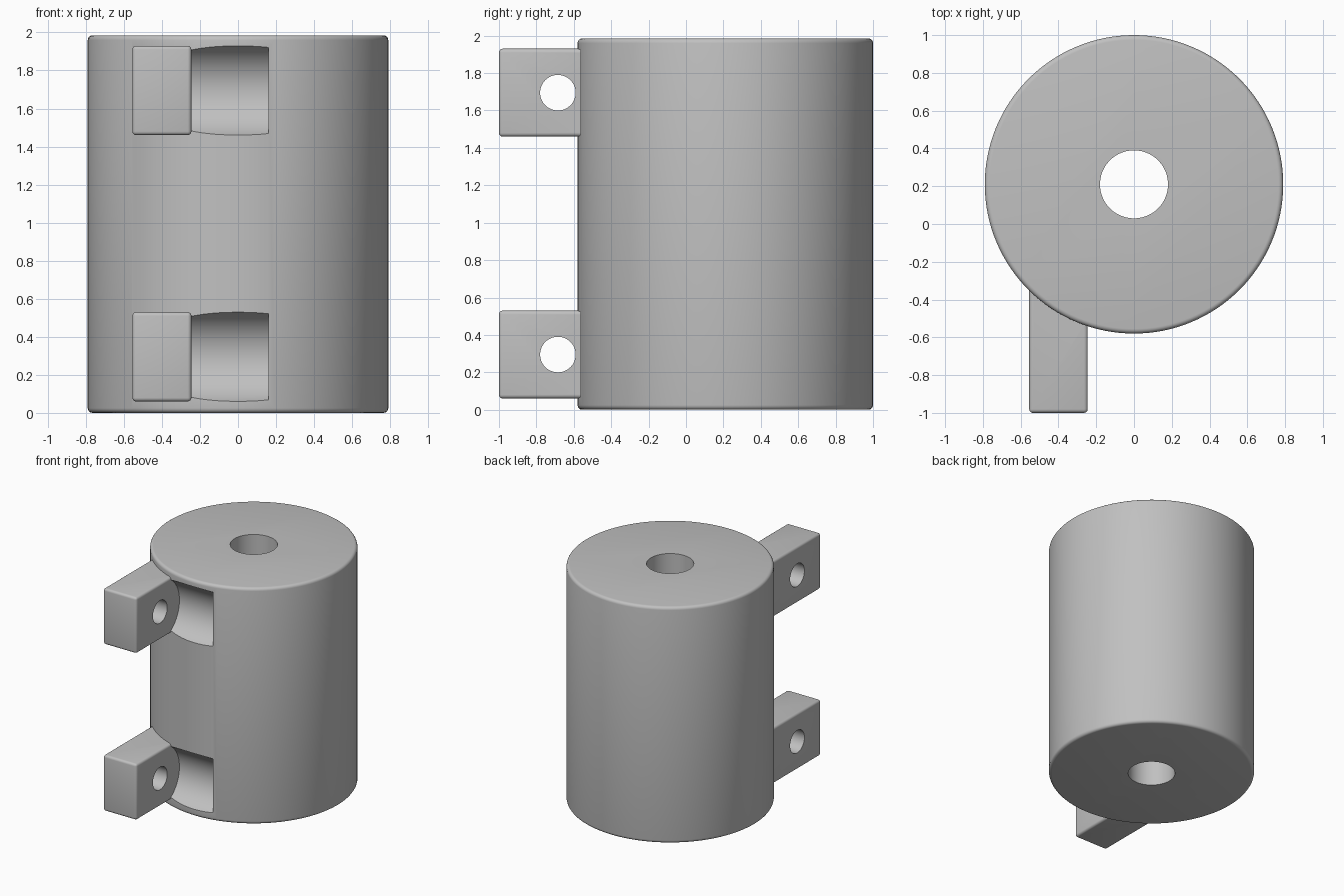
import bpy
import math

if "Cube" in bpy.data.objects:
    bpy.data.objects.remove(bpy.data.objects["Cube"], do_unlink=True)

grey = bpy.data.materials.new("plain grey")
grey.use_nodes = True
GREY = (0.53, 0.53, 0.53, 1)
grey.diffuse_color = GREY
grey.node_tree.nodes["Principled BSDF"].inputs["Base Color"].default_value = GREY

HEIGHT, RADIUS, AXIS_Y = 1.985, 0.79, 0.21
HINGE_Y = -0.685
BLOCK_X = (-0.555, -0.245)
BLOCK_Y = (-1.0, -0.3)
BLOCK_H = 0.47


def finish(name):
    ob = bpy.context.object
    ob.name = name
    ob.data.materials.append(grey)
    return ob


def rod(name, radius, length, centre, along_x=False, sides=96):
    rotation = (0, math.pi / 2, 0) if along_x else (0, 0, 0)
    bpy.ops.mesh.primitive_cylinder_add(vertices=sides, radius=radius, depth=length,
                                        location=centre, rotation=rotation)
    return finish(name)


def apply(ob, modifier):
    bpy.context.view_layer.objects.active = ob
    bpy.ops.object.modifier_apply(modifier=modifier.name)


def round_edges(ob, width):
    bevel = ob.modifiers.new("rounding", "BEVEL")
    bevel.width, bevel.segments = width, 4
    bevel.limit_method, bevel.angle_limit = "ANGLE", math.radians(40)
    apply(ob, bevel)


def combine(target, tool, operation):
    boolean = target.modifiers.new("boolean", "BOOLEAN")
    boolean.operation, boolean.solver, boolean.object = operation, "EXACT", tool
    apply(target, boolean)
    bpy.data.objects.remove(tool, do_unlink=True)


# Round body with a central bore
body = rod("hinge_barrel", RADIUS, HEIGHT, (0, AXIS_Y, HEIGHT / 2), sides=128)
round_edges(body, 0.025)
combine(body, rod("bore", 0.18, 3, (0, AXIS_Y, 1)), "DIFFERENCE")

for z in (0.295, 1.695):
    # Scooped clearance pocket beside the lug
    pocket = rod("pocket", 0.257, 0.41, (-0.045, HINGE_Y, z), True)
    combine(body, pocket, "DIFFERENCE")

    # Rounded lug rooted in the body
    bpy.ops.mesh.primitive_cube_add(size=1, location=(sum(BLOCK_X) / 2, sum(BLOCK_Y) / 2, z))
    lug = finish("lug")
    lug.scale = (BLOCK_X[1] - BLOCK_X[0], BLOCK_Y[1] - BLOCK_Y[0], BLOCK_H)
    bpy.ops.object.transform_apply(location=False, rotation=False, scale=True)
    round_edges(lug, 0.02)
    combine(body, lug, "UNION")

    # Pin hole through the lug
    pin = rod("pin_hole", 0.095, 0.4, (sum(BLOCK_X) / 2, HINGE_Y, z), True, 64)
    combine(body, pin, "DIFFERENCE")

bpy.ops.object.select_all(action="DESELECT")
body.select_set(True)
bpy.context.view_layer.objects.active = body
bpy.ops.object.shade_smooth_by_angle(angle=math.radians(30))
